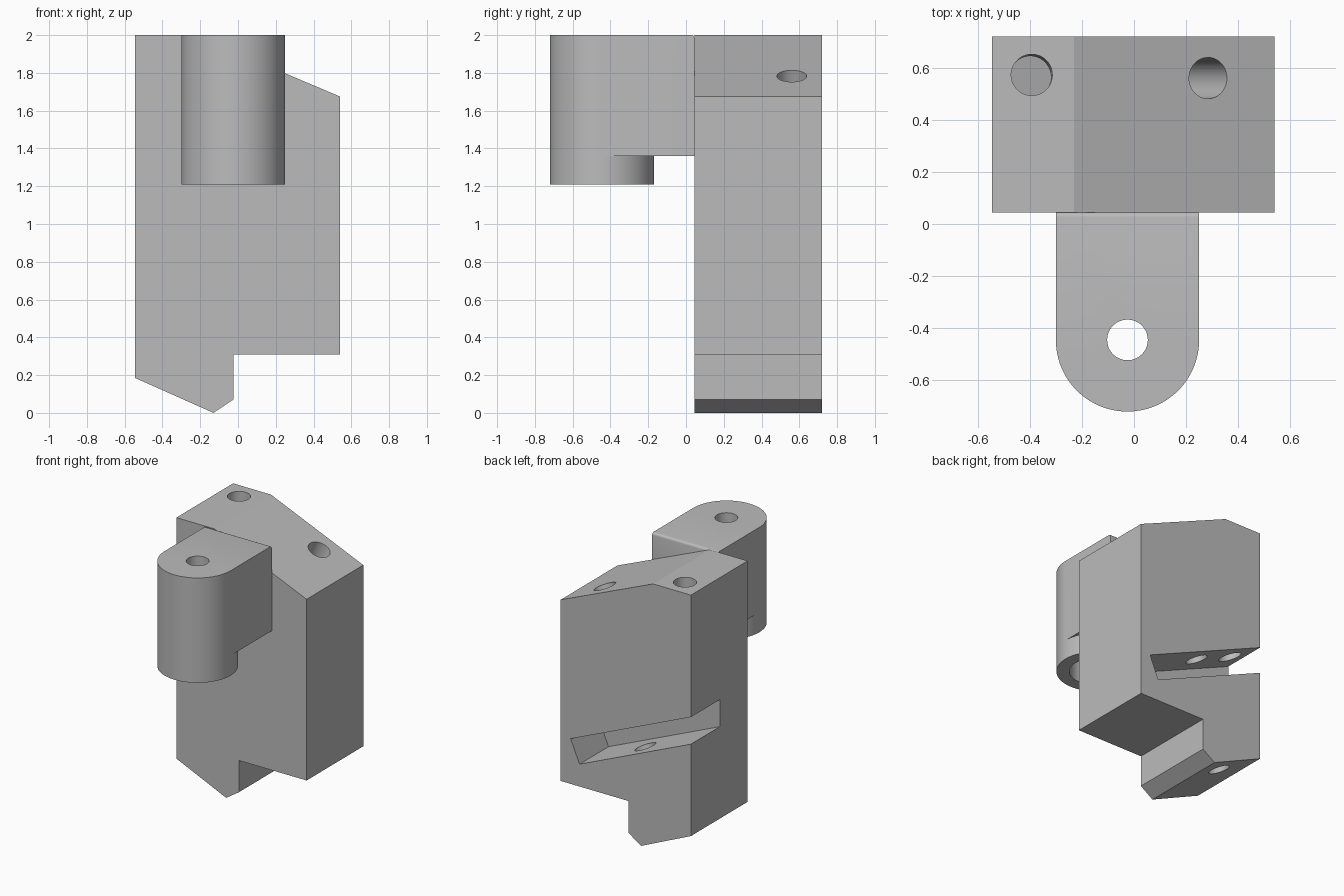
import bpy, bmesh, math
from mathutils import Vector

cube = bpy.data.objects.get("Cube")
if cube:
    bpy.data.objects.remove(cube, do_unlink=True)

grey = bpy.data.materials.new("plain grey")
grey.use_nodes = True
colour = (0.5, 0.5, 0.5, 1)
grey.diffuse_color = colour
grey.node_tree.nodes["Principled BSDF"].inputs["Base Color"].default_value = colour


def add_object(name, bm):
    bmesh.ops.recalc_face_normals(bm, faces=bm.faces)
    mesh = bpy.data.meshes.new(name)
    bm.to_mesh(mesh)
    bm.free()
    mesh.materials.append(grey)
    obj = bpy.data.objects.new(name, mesh)
    bpy.context.collection.objects.link(obj)
    return obj


def prism(outline, lo, hi, upright):
    """Extrude an outline along z (upright) or along y."""
    bm = bmesh.new()
    place = (lambda a, b: (a, b, lo)) if upright else (lambda a, b: (a, lo, b))
    face = bm.faces.new([bm.verts.new(place(a, b)) for a, b in outline])
    moved = bmesh.ops.extrude_face_region(bm, geom=[face])["geom"]
    step = Vector((0, 0, hi - lo) if upright else (0, hi - lo, 0))
    bmesh.ops.translate(bm, vec=step, verts=[v for v in moved if isinstance(v, bmesh.types.BMVert)])
    return bm


def rod(name, start, end, radius):
    """Cylinder between two points."""
    start, end = Vector(start), Vector(end)
    axis = end - start
    bm = bmesh.new()
    bmesh.ops.create_cone(bm, cap_ends=True, segments=48, radius1=radius, radius2=radius, depth=axis.length)
    bmesh.ops.rotate(bm, verts=bm.verts, matrix=Vector((0, 0, 1)).rotation_difference(axis).to_matrix())
    bmesh.ops.translate(bm, verts=bm.verts, vec=(start + end) / 2)
    return add_object(name, bm)


def boolean(target, tool, operation="DIFFERENCE"):
    mod = target.modifiers.new(tool.name, "BOOLEAN")
    mod.operation, mod.solver, mod.object = operation, "EXACT", tool
    bpy.context.view_layer.objects.active = target
    bpy.ops.object.modifier_apply(modifier=mod.name)
    bpy.data.objects.remove(tool, do_unlink=True)


# Main block with sloped top and stepped, pointed foot
FRONT, BACK = 0.045, 0.72
block = add_object("block", prism(
    [(-0.545, 2), (-0.23, 2), (0.54, 1.675), (0.54, 0.31), (-0.025, 0.31),
     (-0.025, 0.07), (-0.13, 0), (-0.545, 0.185)], FRONT, BACK, False))

# Slanted slot across the back, open on one side
tilt = math.atan(0.43)
along = Vector((math.cos(tilt), -math.sin(tilt)))
normal = Vector((math.sin(tilt), math.cos(tilt)))
slot_end = Vector((0.457, 0.65))
slot_far = slot_end - along * 1.4
corners = [slot_end, slot_far, slot_far - normal * 0.187, slot_end - normal * 0.187]
boolean(block, add_object("slot_cutter", prism(corners, 0.375, 0.9, False)))

# Drilled holes: sloped top to slot, flat top to slot, slot to foot
up = Vector((normal.x, 0, normal.y))
top_hole = Vector((0.285, 0.56, 1.785))
foot_hole = Vector((-0.053, 0.56, 0.667))
boolean(block, rod("slope_hole", top_hole + up * 0.2, top_hole - up * 1.02, 0.079))
boolean(block, rod("flat_hole", (-0.392, 0.573, 2.1), (-0.398, 0.565, 0.96), 0.079))
boolean(block, rod("foot_hole", foot_hole + up * 0.06, foot_hole - up * 0.9, 0.077))

# Round-ended arm with a softened rear top edge
CX, CY, R = -0.025, -0.445, 0.275


def arc(first, last, steps=48):
    angles = [math.radians(first + (last - first) * i / steps) for i in range(steps + 1)]
    return [(CX + R * math.cos(a), CY + R * math.sin(a)) for a in angles]


bm = prism(arc(180, 360) + [(CX + R, FRONT), (CX - R, FRONT)], 1.21, 2, True)
edge = [e for e in bm.edges if all(v.co.y > 0 and v.co.z > 1.9 for v in e.verts)]
bmesh.ops.bevel(bm, geom=edge, offset=0.018, segments=5, profile=0.5, affect="EDGES")
arm = add_object("arm", bm)

# Clear the underside behind the round boss
under = arc(0, 180) + [(-0.5, CY), (-0.5, 0.2), (0.5, 0.2), (0.5, CY)]
boolean(arm, add_object("underside_cutter", prism(under, 1.0, 1.36, True)))

# Boss bore with a wider pocket from below
boolean(arm, rod("bore", (CX, CY, 1.1), (CX, CY, 2.1), 0.078))
boolean(arm, rod("pocket", (CX, CY, 1.1), (CX, CY, 1.62), 0.185))

# Join into one solid
boolean(block, arm, "UNION")
block.name = "bracket_block"
bpy.ops.object.select_all(action="DESELECT")
block.select_set(True)
bpy.context.view_layer.objects.active = block
bpy.ops.object.shade_smooth_by_angle(angle=math.radians(20))
